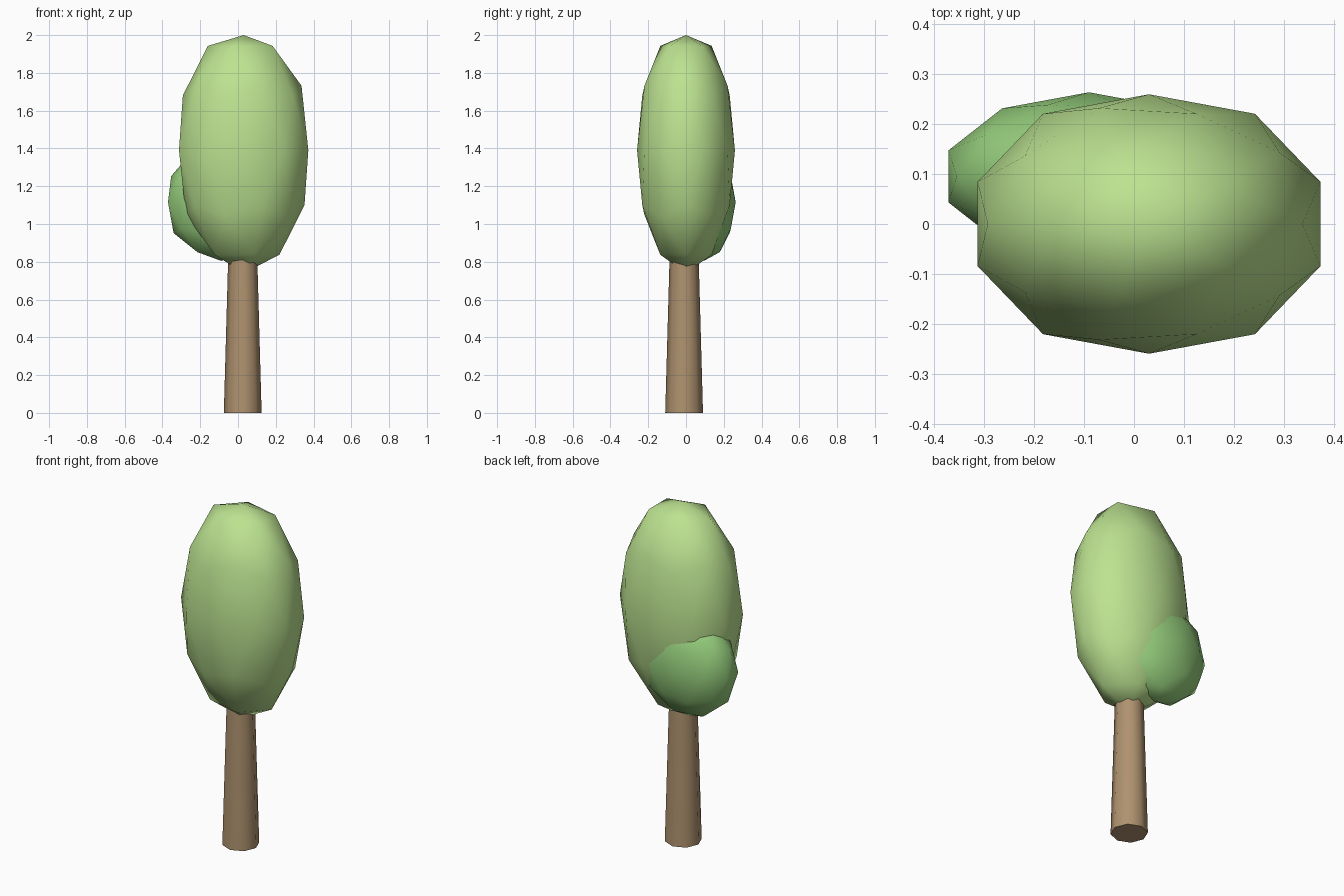
import bpy

if "Cube" in bpy.data.objects:
    bpy.data.objects.remove(bpy.data.objects["Cube"])


def finish(obj, name, color):
    obj.name = name
    mat = bpy.data.materials.new(name + "_color")
    mat.diffuse_color = (*color, 1)
    mat.use_nodes = True
    mat.node_tree.nodes["Principled BSDF"].inputs["Base Color"].default_value = mat.diffuse_color
    obj.data.materials.append(mat)


def foliage(name, center, radii, color, y_cap=9, top_cap=9):
    """Low-poly smooth blob, optionally flattened at its sides and top."""
    bpy.ops.mesh.primitive_ico_sphere_add(subdivisions=2, radius=1, location=center)
    obj = bpy.context.object
    for v in obj.data.vertices:
        x, y, z = v.co
        # half turn about z, then stretch
        y = max(-y_cap, min(y_cap, -y * radii[1]))
        v.co = (-x * radii[0], y, min(z * radii[2], top_cap))
    bpy.ops.object.shade_smooth()
    finish(obj, name, color)


# Tapered trunk, its top hidden inside the crown
bpy.ops.mesh.primitive_cone_add(vertices=8, radius1=0.1, radius2=0.072, depth=1.0,
                                location=(0.025, -0.01, 0.5))
bpy.ops.object.shade_smooth_by_angle(angle=0.9)
finish(bpy.context.object, "trunk", (0.43, 0.29, 0.16))

# Tall main crown
foliage("main_crown", (0.03, 0, 1.39), (0.36, 0.272, 0.65), (0.50, 0.76, 0.28),
        y_cap=0.259, top_cap=0.61)

# Small side crown, low at the back left
foliage("side_crown", (-0.09, 0.095, 1.115), (0.295, 0.168, 0.31), (0.30, 0.61, 0.20))
